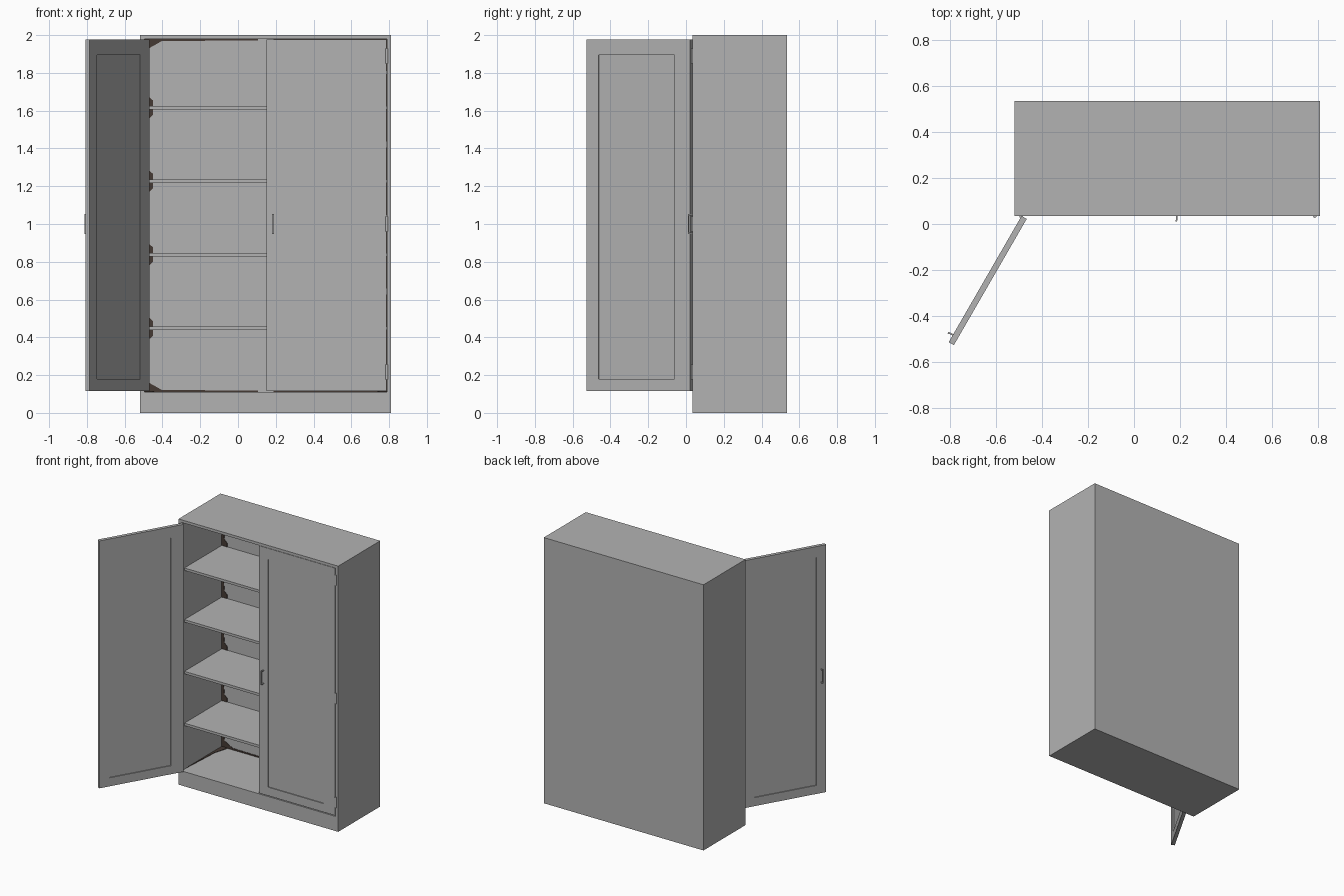
import bpy, bmesh, math
from mathutils import Matrix

if "Cube" in bpy.data.objects:
    bpy.data.objects.remove(bpy.data.objects["Cube"])


def material(name, rgb):
    m = bpy.data.materials.new(name)
    m.diffuse_color = (*rgb, 1)
    m.use_nodes = True
    m.node_tree.nodes["Principled BSDF"].inputs["Base Color"].default_value = m.diffuse_color
    return m


GREY = material("grey paint", (0.45, 0.45, 0.45))
DARK = material("dark brown grime", (0.06, 0.042, 0.034))

CX = 0.145                       # middle of the cabinet
LEFT, RIGHT = -0.494, 0.784 + 0.005
FLOOR, CEIL, BACK, FRONT = 0.11, 1.98, 0.515, 0.035


def add_box(bm, x0, x1, y0, y1, z0, z1):
    verts = bmesh.ops.create_cube(bm, size=1)["verts"]
    for v in verts:
        v.co = (x0 if v.co.x < 0 else x1,
                y0 if v.co.y < 0 else y1,
                z0 if v.co.z < 0 else z1)


def recess(bm, y_sign, x0, x1, z0, z1, y_face, y_deep):
    """Inset a rectangle in the front or back face and push it in."""
    bm.normal_update()
    face = max(bm.faces, key=lambda f: f.normal.y * y_sign * f.calc_area())
    for y in (y_face, y_deep):
        bmesh.ops.inset_individual(bm, faces=[face], thickness=0.01)
        c = face.calc_center_median()
        for v in face.verts:
            v.co = (x0 if v.co.x < c.x else x1, y, z0 if v.co.z < c.z else z1)


def finish(bm, name, mat, matrix=None):
    if matrix:
        bm.transform(matrix)
    bmesh.ops.recalc_face_normals(bm, faces=bm.faces)
    mesh = bpy.data.meshes.new(name)
    bm.to_mesh(mesh)
    bm.free()
    mesh.materials.append(mat)
    ob = bpy.data.objects.new(name, mesh)
    bpy.context.collection.objects.link(ob)
    return ob


# Cabinet body with one deep opening
bm = bmesh.new()
add_box(bm, -0.52, 0.81, FRONT, 0.535, 0, 2)
recess(bm, -1, LEFT, RIGHT, FLOOR, CEIL, FRONT, BACK)
finish(bm, "cabinet_body", GREY)

# Shelves
shelf_tops = [0.457, 0.847, 1.236, 1.625]
for i, z in enumerate(shelf_tops):
    bm = bmesh.new()
    add_box(bm, LEFT, RIGHT, 0.068, BACK, z - 0.019, z)
    finish(bm, f"shelf_{i + 1}", GREY)


# Doors, built from the hinge edge along +x, outer face on y = 0
def door(label, hinge_x, side, angle):
    place = (Matrix.Translation((hinge_x, FRONT, 0))
             @ Matrix.Rotation(angle, 4, 'Z') @ Matrix.Diagonal((side, 1, 1, 1)))
    bm = bmesh.new()
    add_box(bm, 0, 0.635, 0, 0.026, 0.116, 1.978)
    recess(bm, -1, 0.096, 0.56, 0.18, 1.895, 0, 0.007)
    recess(bm, 1, 0.096, 0.56, 0.18, 1.895, 0.026, 0.019)
    finish(bm, label + "_door", GREY, place)

    # Pull handle: bar on two feet
    bm = bmesh.new()
    add_box(bm, 0.598, 0.605, -0.024, -0.018, 0.948, 1.052)
    for z in (0.948, 1.045):
        add_box(bm, 0.595, 0.602, -0.019, 0, z, z + 0.007)
    finish(bm, label + "_handle", GREY, place)

    # Hinge barrels
    for i, z in enumerate((0.217, 1.0, 1.89)):
        bm = bmesh.new()
        bmesh.ops.create_cone(bm, cap_ends=True, segments=12, radius1=0.007,
                              radius2=0.007, depth=0.08)
        finish(bm, f"{label}_hinge_{i + 1}", GREY,
               Matrix.Translation((hinge_x + 0.003 * -side, FRONT - 0.001, z)))


door("left", -0.49, 1, math.radians(-120))
door("right", 0.785, -1, 0)


# Grime plates in the inner corners
def plate(bm, points, normal):
    face = bm.faces.new([bm.verts.new(p) for p in points])
    out = bmesh.ops.extrude_face_region(bm, geom=[face])["geom"]
    moved = [g for g in out if isinstance(g, bmesh.types.BMVert)]
    bmesh.ops.translate(bm, verts=moved, vec=normal)


bm = bmesh.new()
bottoms = [FLOOR] + shelf_tops
tops = [z - 0.019 for z in shelf_tops] + [CEIL]
for wall, s in ((LEFT, 1), (RIGHT, -1)):
    for lo, hi in zip(bottoms, tops):
        for z, d in ((lo, 1), (hi, -1)):
            edge = z in (FLOOR, CEIL)
            reach, rise = (0.6, 0.012) if edge else (0.045, 0.028)
            shape = [(0, 0), (reach, 0), (reach, rise * 0.6),
                     (0.09 if edge else 0.045, rise), (0.022, 0.05),
                     (0.012, 0.17), (0, 0.17)]
            plate(bm, [(wall + s * x, BACK, z + d * h) for x, h in shape],
                  (0, -0.003, 0))
    # Streak on the floor along the side wall
    plate(bm, [(wall, 0.09, FLOOR), (wall, BACK, FLOOR),
               (wall + s * 0.05, BACK, FLOOR), (wall + s * 0.018, 0.4, FLOOR)],
          (0, 0, 0.003))
finish(bm, "corner_grime", DARK)
